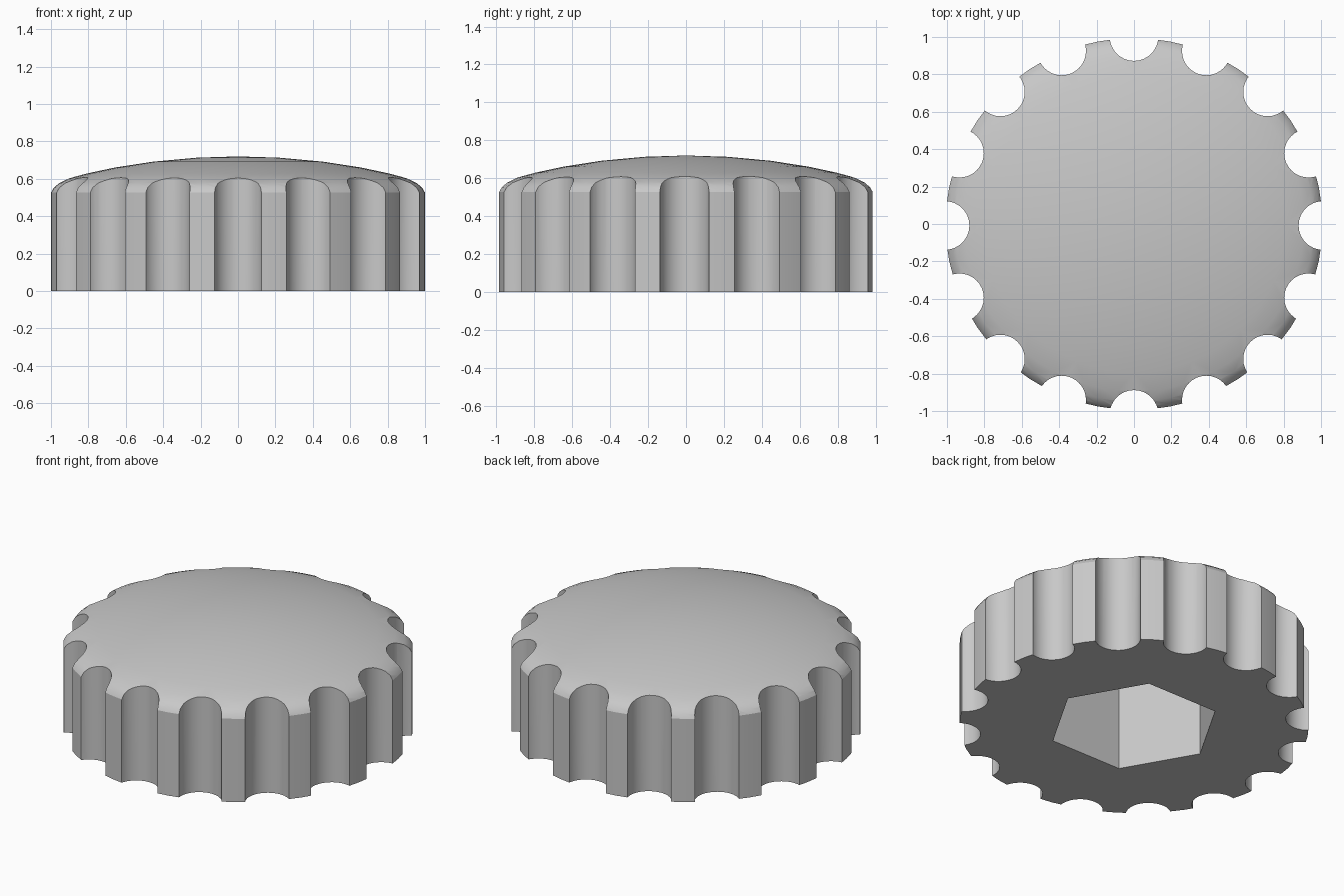
import bpy
import bmesh
from math import cos, sin, pi, radians

cube = bpy.data.objects.get("Cube")
if cube:
    bpy.data.objects.remove(cube, do_unlink=True)

# Material
grey = bpy.data.materials.new("plain_grey")
grey.use_nodes = True
colour = (0.58, 0.58, 0.58, 1)
grey.diffuse_color = colour
grey.node_tree.nodes["Principled BSDF"].inputs["Base Color"].default_value = colour


def make_object(name, bm):
    bmesh.ops.recalc_face_normals(bm, faces=bm.faces)
    mesh = bpy.data.meshes.new(name)
    bm.to_mesh(mesh)
    bm.free()
    mesh.materials.append(grey)
    obj = bpy.data.objects.new(name, mesh)
    bpy.context.collection.objects.link(obj)
    return obj


def add_prism(bm, x, y, radius, sides, z0, z1):
    """Closed upright prism with its first corner towards +x."""
    rings = [[bm.verts.new((x + radius * cos(2 * pi * i / sides),
                            y + radius * sin(2 * pi * i / sides), z))
              for i in range(sides)] for z in (z0, z1)]
    bm.faces.new(rings[0][::-1])
    bm.faces.new(rings[1])
    for i in range(sides):
        j = (i + 1) % sides
        bm.faces.new((rings[0][i], rings[0][j], rings[1][j], rings[1][i]))


# Domed body: revolved profile, very slightly oval
RX, RY, SEGMENTS = 1.008, 0.994, 64
profile = [(1, 0), (1, 0.527), (0.985, 0.553), (0.955, 0.577), (0.9, 0.602),
           (0.8, 0.629), (0.65, 0.661), (0.45, 0.692), (0.22, 0.713)]
bm = bmesh.new()
rings = [[bm.verts.new((RX * r * cos(2 * pi * i / SEGMENTS),
                        RY * r * sin(2 * pi * i / SEGMENTS), z))
          for i in range(SEGMENTS)] for r, z in profile]
apex = bm.verts.new((0, 0, 0.72))
bm.faces.new(rings[0][::-1])
for i in range(SEGMENTS):
    j = (i + 1) % SEGMENTS
    for low, high in zip(rings, rings[1:]):
        bm.faces.new((low[i], low[j], high[j], high[i]))
    bm.faces.new((rings[-1][i], rings[-1][j], apex))
knob = make_object("knob_body", bm)

# Cutters: grip flutes around the rim and a hexagonal socket underneath
bm = bmesh.new()
FLUTES = 16
for k in range(FLUTES):
    a = 2 * pi * k / FLUTES
    add_prism(bm, 1.01 * cos(a), 1.01 * sin(a) - 0.008, 0.13, 32, -0.2, 1)
flutes = make_object("flute_cutter", bm)
bm = bmesh.new()
add_prism(bm, 0, 0, 0.495, 6, -0.2, 0.54)
socket = make_object("socket_cutter", bm)

# Cut, then smooth the curved surfaces
bpy.ops.object.select_all(action='DESELECT')
bpy.context.view_layer.objects.active = knob
knob.select_set(True)
for cutter in (flutes, socket):
    cutter.hide_render = True
    mod = knob.modifiers.new(cutter.name, 'BOOLEAN')
    mod.operation = 'DIFFERENCE'
    mod.solver = 'EXACT'
    mod.object = cutter
    bpy.ops.object.modifier_apply(modifier=mod.name)
    bpy.data.objects.remove(cutter, do_unlink=True)
bpy.ops.object.shade_smooth_by_angle(angle=radians(28))
